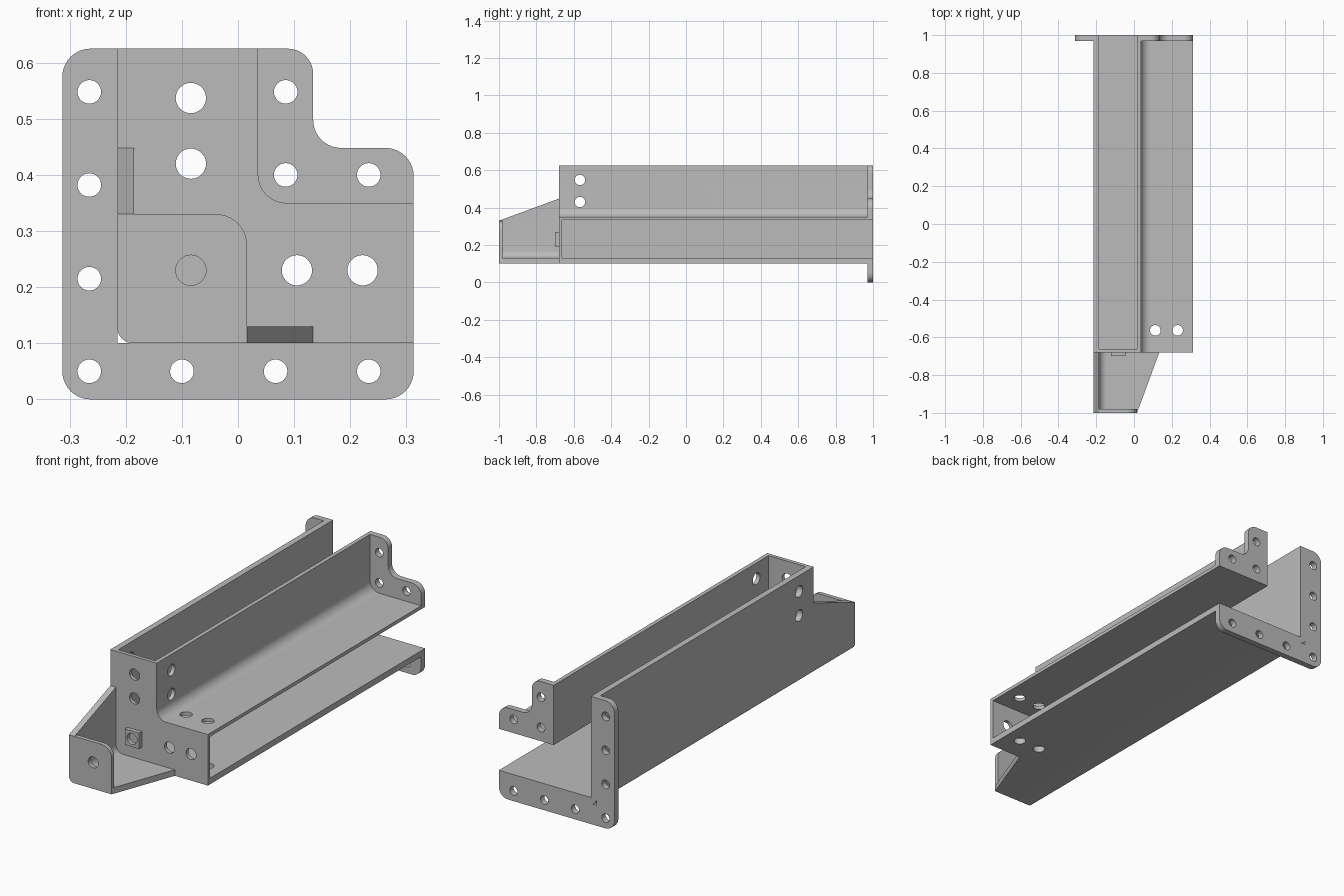
import bpy, bmesh, math
from mathutils import Vector

if "Cube" in bpy.data.objects:
    bpy.data.objects.remove(bpy.data.objects["Cube"], do_unlink=True)

GREY = (0.5, 0.5, 0.5, 1)
steel = bpy.data.materials.new("plain grey")
steel.use_nodes = True
steel.diffuse_color = GREY
steel.node_tree.nodes["Principled BSDF"].inputs["Base Color"].default_value = GREY

# Main dimensions
L, R = -0.215, 0.313           # channel sides
B, T = 0.10, 0.625             # channel bottom and top
FRONT, BACK, NOSE = -0.68, 1.0, -1.0
PLATE = 0.018                  # front plate thickness
WALL = 0.03                    # outer wall thickness
IX, IZ = 0.036, 0.35           # outside of the inner wall


def rounded(corners, steps=10):
    """Outline from (u, v) or (u, v, radius) corners."""
    out = []
    for i, c in enumerate(corners):
        p = Vector(c[:2])
        if len(c) == 2:
            out.append(p)
            continue
        a = (Vector(corners[i - 1][:2]) - p).normalized()
        b = (Vector(corners[(i + 1) % len(corners)][:2]) - p).normalized()
        for k in range(steps + 1):
            t = k / steps * math.pi / 2
            out.append(p + c[2] * (a * (1 - math.sin(t)) + b * (1 - math.cos(t))))
    return out


def place(p, t, axis):
    return {"x": (t, p[0], p[1]), "y": (p[0], t, p[1]), "z": (p[0], p[1], t)}[axis]


def prism(name, corners, t0, t1, axis="y", end=None):
    """Solid between an outline at t0 and the same (or another) outline at t1."""
    bm = bmesh.new()
    near = [bm.verts.new(place(p, t0, axis)) for p in rounded(corners)]
    far = [bm.verts.new(place(p, t1, axis)) for p in rounded(end or corners)]
    bm.faces.new(near)
    bm.faces.new(far)
    n = len(near)
    for i in range(n):
        j = (i + 1) % n
        bm.faces.new((near[i], near[j], far[j], far[i]))
    bmesh.ops.recalc_face_normals(bm, faces=bm.faces)
    mesh = bpy.data.meshes.new(name)
    bm.to_mesh(mesh)
    bm.free()
    mesh.materials.append(steel)
    obj = bpy.data.objects.new(name, mesh)
    bpy.context.collection.objects.link(obj)
    return obj


def activate(obj):
    bpy.ops.object.select_all(action="DESELECT")
    obj.select_set(True)
    bpy.context.view_layer.objects.active = obj


def drill(obj, centres, r, t0, t1, axis="y"):
    """Cut round holes through a part."""
    for u, v in centres:
        ring = [(u + r * math.cos(k * math.pi / 16), v + r * math.sin(k * math.pi / 16))
                for k in range(32)]
        cutter = prism("hole_cutter", ring, t0, t1, axis)
        cutter.hide_render = True
        mod = obj.modifiers.new("hole", "BOOLEAN")
        mod.operation, mod.solver, mod.object = "DIFFERENCE", "EXACT", cutter
        activate(obj)
        bpy.ops.object.modifier_apply(modifier=mod.name)
        bpy.data.objects.remove(cutter, do_unlink=True)


# Channel walls
outer_wall = prism("outer_wall", [
    (L, T), (L, B, 0.028), (R, B), (R, B + WALL), (L + WALL, B + WALL), (L + WALL, T)],
    FRONT + PLATE, BACK)
inner_wall = prism("inner_wall", [
    (IX, T), (IX, IZ, 0.05), (R, IZ), (R, IZ - 0.017), (IX - 0.02, IZ - 0.017), (IX - 0.02, T)],
    FRONT + PLATE, BACK)
for wall in (outer_wall, inner_wall):
    drill(wall, [(-0.567, 0.548), (-0.567, 0.43)], 0.028, -0.5, 0.5, "x")
    drill(wall, [(0.113, -0.563), (0.231, -0.563)], 0.028, 0.0, 0.5, "z")

# Front closing plate
front_plate = prism("front_plate", [
    (L, T), (L, B, 0.028), (R, B), (R, IZ), (IX, IZ, 0.05), (IX, T)], FRONT, FRONT + PLATE)
drill(front_plate, [(-0.084, 0.537), (-0.084, 0.42), (0.105, 0.23), (0.222, 0.23)],
      0.027, FRONT - 0.1, FRONT + 0.1)

# Back mounting flanges
outer_flange = prism("outer_flange", [
    (-R, T, 0.05), (-R, 0, 0.05), (R, 0, 0.05), (R, B), (L, B), (L, T)], BACK - 0.03, BACK)
drill(outer_flange, [(-0.265, z) for z in (0.548, 0.382, 0.215, 0.05)]
      + [(x, 0.05) for x in (-0.1, 0.067, 0.233)], 0.021, 0.9, 1.1)
# Small fill behind the rounded lower edge of the channel
inner_flange = prism("inner_flange", [
    (IX, T), (IX, IZ), (R, IZ), (R, 0.448, 0.05), (0.134, 0.448, 0.05), (0.134, T, 0.045)],
    BACK - 0.03, BACK)
drill(inner_flange, [(0.085, 0.548), (0.085, 0.4), (0.233, 0.4)], 0.021, 0.9, 1.1)


# Nose bracket: tapering side and floor
def nose_outline(top, side):
    return [(L, top), (L, B, 0.028), (side, B), (side, B + WALL),
            (L + WALL, B + WALL, 0.04), (L + WALL, top)]


prism("nose_bracket", nose_outline(0.33, 0.016), NOSE, FRONT, end=nose_outline(0.448, 0.134))

nose_plate = prism("nose_plate", [
    (L + WALL, 0.33), (L + WALL, B + WALL, 0.04), (0.016, B + WALL), (0.016, 0.33, 0.055)],
    NOSE, NOSE + 0.02)
drill(nose_plate, [(-0.084, 0.23)], 0.027, NOSE - 0.1, NOSE + 0.1)

# Square boss on the front plate
x, z, h = -0.084, 0.23, 0.039
boss = prism("square_boss", [(x - h, z - h), (x + h, z - h), (x + h, z + h), (x - h, z + h)],
             FRONT - 0.02, FRONT)
drill(boss, [(x, z)], 0.027, FRONT - 0.1, FRONT + 0.1)

# Smooth fillets and holes, crisp edges
for part in [o for o in bpy.context.collection.objects if o.type == "MESH"]:
    activate(part)
    bpy.ops.object.shade_smooth_by_angle(angle=math.radians(30))
